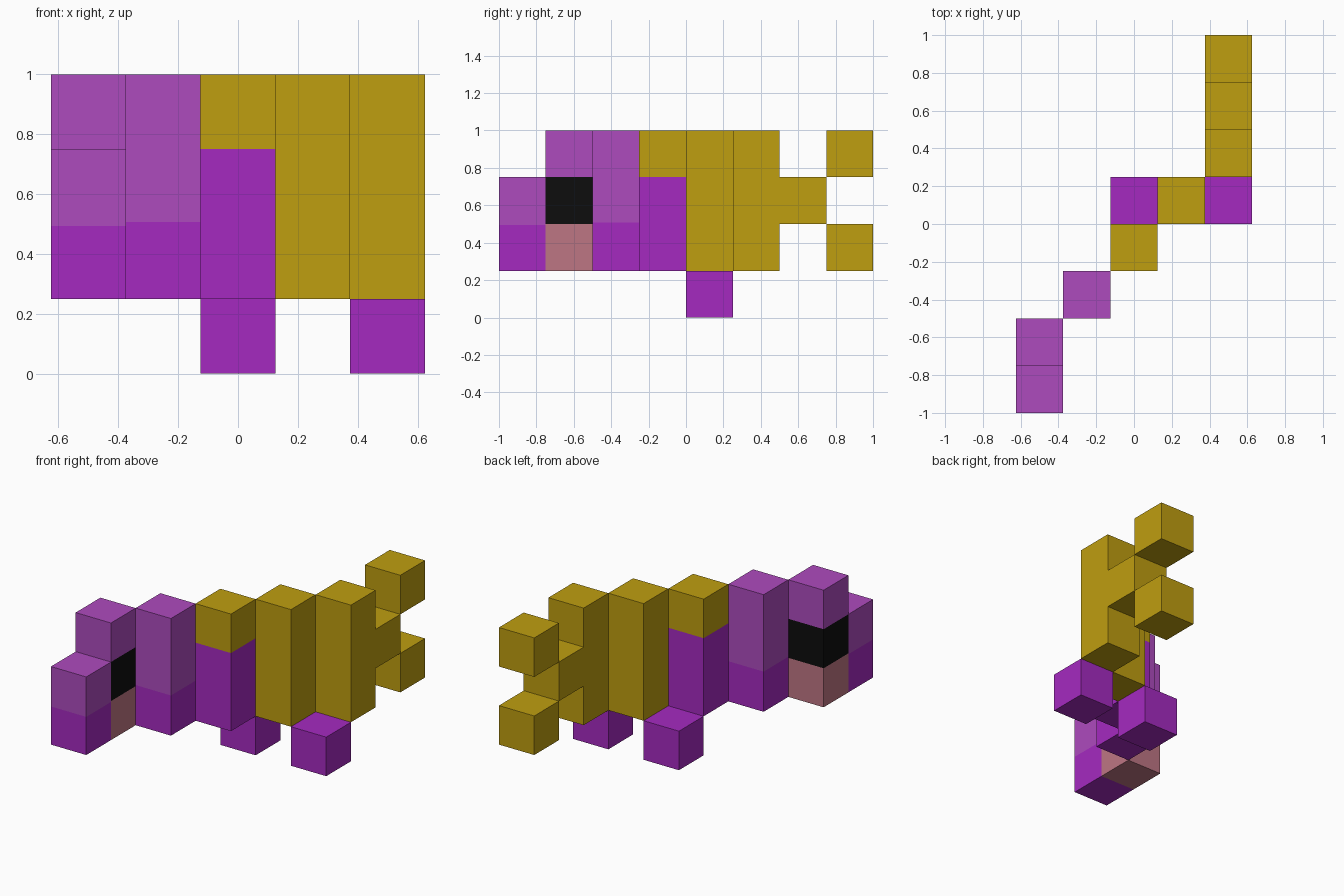
import bpy
import bmesh

cube = bpy.data.objects.get("Cube")
if cube:
    bpy.data.objects.remove(cube, do_unlink=True)

U = 0.25  # block width


def make_material(name, rgb):
    mat = bpy.data.materials.new(name)
    mat.use_nodes = True
    colour = (*rgb, 1.0)
    mat.diffuse_color = colour
    mat.node_tree.nodes["Principled BSDF"].inputs["Base Color"].default_value = colour
    return mat


GOLD = make_material("gold", (0.521, 0.342, 0.005))
PURPLE = make_material("purple", (0.376, 0.023, 0.527))
LILAC = make_material("lilac", (0.420, 0.070, 0.515))
PINK = make_material("dusty pink", (0.515, 0.181, 0.231))
BLACK = make_material("black", (0.004, 0.004, 0.004))


def column(name, x, y, bottom, bands):
    """Square column centred on x, y; bands = (top height, material) going up."""
    bm = bmesh.new()
    bmesh.ops.create_cube(bm, size=1.0)
    top = bands[-1][0]
    for v in bm.verts:
        v.co.x = x + v.co.x * U
        v.co.y = y + v.co.y * U
        v.co.z = bottom + (v.co.z + 0.5) * (top - bottom)
    # Cut a loop at each colour change
    for height, _ in bands[:-1]:
        bmesh.ops.bisect_plane(bm, geom=bm.verts[:] + bm.edges[:] + bm.faces[:],
                               plane_co=(0, 0, height), plane_no=(0, 0, 1))
    # Colour each face by its height
    for face in bm.faces:
        z = face.calc_center_median().z
        face.material_index = sum(z > height for height, _ in bands[:-1])
    mesh = bpy.data.meshes.new(name)
    bm.to_mesh(mesh)
    bm.free()
    for _, mat in bands:
        mesh.materials.append(mat)
    obj = bpy.data.objects.new(name, mesh)
    bpy.context.collection.objects.link(obj)


# Head: snout, then the face with its black eye band
column("snout", -0.5, -0.875, 0.25, [(0.494, PURPLE), (0.75, LILAC)])
column("head", -0.5, -0.625, 0.25, [(0.5, PINK), (0.75, BLACK), (1.0, LILAC)])

# Body stepping diagonally backwards
column("neck", -0.25, -0.375, 0.25, [(0.507, PURPLE), (1.0, LILAC)])
column("front_body", 0.0, -0.125, 0.25, [(0.75, PURPLE), (1.0, GOLD)])
column("middle_body", 0.25, 0.125, 0.25, [(1.0, GOLD)])
column("rear_body", 0.5, 0.375, 0.25, [(1.0, GOLD)])

# Forked tail
column("tail_stem", 0.5, 0.625, 0.5, [(0.75, GOLD)])
for part, bottom in (("lower", 0.25), ("upper", 0.75)):
    column(f"{part}_tail_tip", 0.5, 0.875, bottom, [(bottom + U, GOLD)])

# Feet on either side of the middle body
for side, x in (("right", 0.0), ("left", 0.5)):
    column(f"{side}_foot", x, 0.125, 0.0, [(U, PURPLE)])
